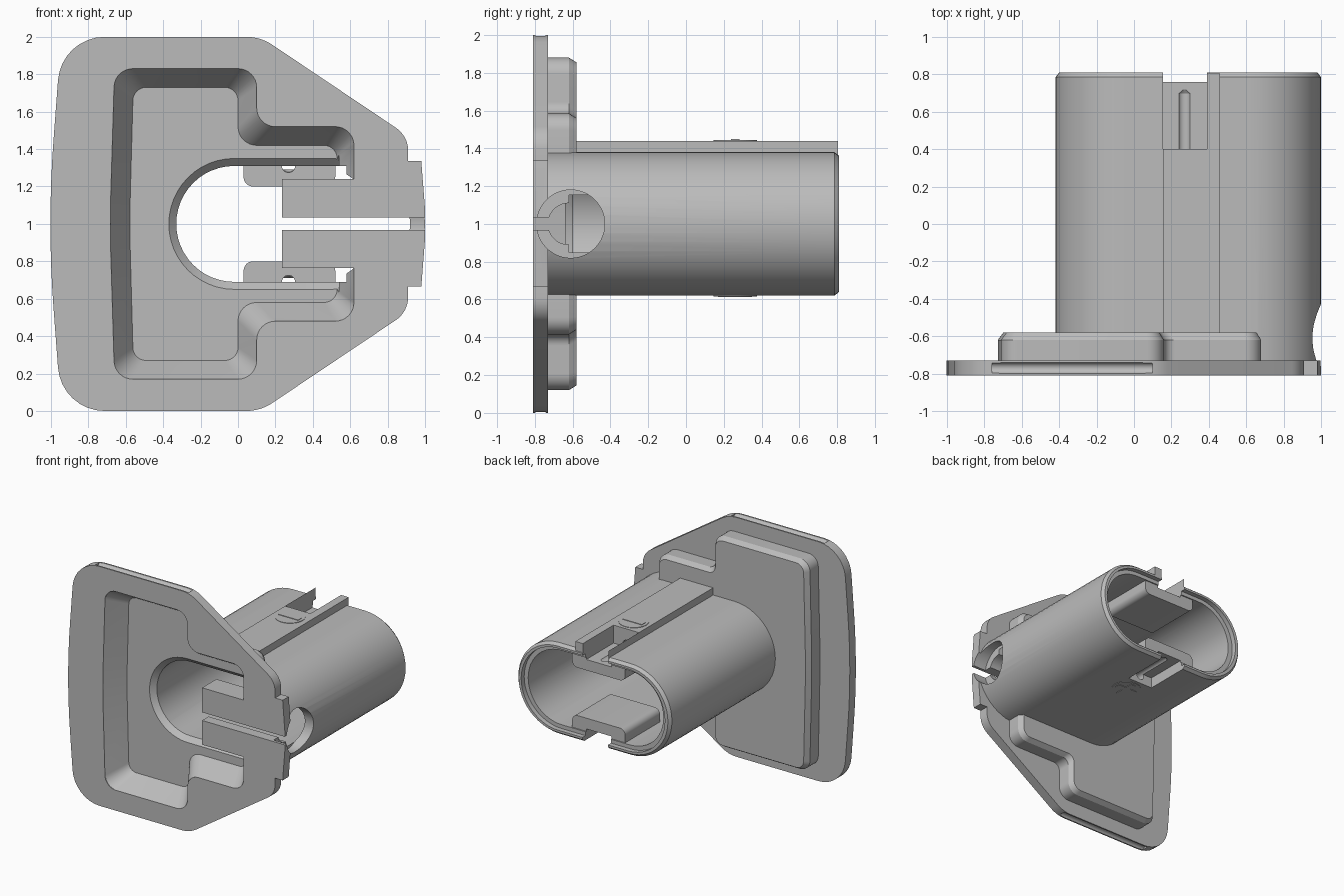
import bpy
import bmesh
import math
from mathutils import Vector, Matrix

cube = bpy.data.objects.get("Cube")
if cube:
    bpy.data.objects.remove(cube, do_unlink=True)

GREY = bpy.data.materials.new("plain_grey")
GREY.use_nodes = True
GREY.diffuse_color = (0.5, 0.5, 0.5, 1)
GREY.node_tree.nodes["Principled BSDF"].inputs["Base Color"].default_value = (0.5, 0.5, 0.5, 1)


def finish(name, bm):
    bmesh.ops.recalc_face_normals(bm, faces=bm.faces)
    mesh = bpy.data.meshes.new(name)
    bm.to_mesh(mesh)
    bm.free()
    mesh.materials.append(GREY)
    obj = bpy.data.objects.new(name, mesh)
    bpy.context.collection.objects.link(obj)
    return obj


def fillet(corners, steps=8):
    """Round each (x, z, radius) corner of a closed outline."""
    out = []
    for i, (x, z, r) in enumerate(corners):
        p = Vector((x, z))
        u = (Vector(corners[i - 1][:2]) - p).normalized()
        v = (Vector(corners[(i + 1) % len(corners)][:2]) - p).normalized()
        if r == 0:
            out.append(p)
            continue
        half = u.angle(v) / 2
        centre = p + (u + v).normalized() * r / math.sin(half)
        reach = r / math.tan(half)
        a, b = p + u * reach - centre, p + v * reach - centre
        turn = math.atan2(a.x * b.y - a.y * b.x, a.dot(b))
        out += [centre + Matrix.Rotation(turn * k / steps, 2) @ a for k in range(steps + 1)]
    return out


def mirrored(upper, left):
    """Upper half of an outline, its reflection about z = 1, and the left bulge."""
    return fillet(upper + [(x, 2 - z, r) for x, z, r in reversed(upper)] + [left])


def stadium(x0, x1, r, steps=24):
    out = []
    for cx, start in ((x1, -math.pi / 2), (x0, math.pi / 2)):
        for k in range(steps + 1):
            a = start + math.pi * k / steps
            out.append(Vector((cx + r * math.cos(a), 1 + r * math.sin(a))))
    return out


def loft(name, *sections):
    """Join matching xz outlines placed at successive y positions."""
    bm = bmesh.new()
    rings = [[bm.verts.new((p.x, y, p.y)) for p in pts] for pts, y in sections]
    n = len(rings[0])
    for a, b in zip(rings, rings[1:]):
        for i in range(n):
            bm.faces.new((a[i], a[(i + 1) % n], b[(i + 1) % n], b[i]))
    bm.faces.new(rings[0])
    bm.faces.new(rings[-1])
    return finish(name, bm)


def box(name, x, y, z):
    z = sorted(z)
    pts = [Vector(p) for p in ((x[0], z[0]), (x[1], z[0]), (x[1], z[1]), (x[0], z[1]))]
    return loft(name, (pts, y[0]), (pts, y[1]))


def rod(name, axis, centre, r, length, tip=None):
    bm = bmesh.new()
    bmesh.ops.create_cone(bm, cap_ends=True, segments=48, radius1=r,
                          radius2=r if tip is None else tip, depth=length)
    turn = Vector((0, 0, 1)).rotation_difference(Vector(axis)).to_matrix().to_4x4()
    bmesh.ops.transform(bm, matrix=Matrix.Translation(centre) @ turn, verts=bm.verts)
    return finish(name, bm)


def combine(target, tool, operation):
    mod = target.modifiers.new("cut", "BOOLEAN")
    mod.operation, mod.solver, mod.object = operation, "EXACT", tool
    graph = bpy.context.evaluated_depsgraph_get()
    mesh = bpy.data.meshes.new_from_object(target.evaluated_get(graph))
    target.modifiers.clear()
    target.data = mesh
    bpy.data.objects.remove(tool, do_unlink=True)


def add(tool):
    combine(housing, tool, "UNION")


def cut(tool):
    combine(housing, tool, "DIFFERENCE")


def stepped(left, top, right, step, far, r, inner, bulge):
    """Outline of the pocket: a tall bay with a shallower arm to the right."""
    return mirrored([(left, top, r), (right, top, r), (right, step, inner), (far, step, r)],
                    (left - bulge, 1, 6))


# Flange plate with a bowed left edge and a stepped right edge
plate = mirrored([(-0.945, 2, 0.25), (0.12, 2, 0.25), (0.91, 1.47, 0.15),
                  (0.91, 1.335, 0), (0.98, 1.335, 0), (1.0, 1.08, 0)], (-1.02, 1, 6))
housing = loft("housing", (plate, -0.81), (plate, -0.73))

# Pocket shell behind the plate
shell = stepped(-0.71, 1.88, 0.16, 1.585, 0.68, 0.09, 0.06, 0.02)
shell_end = stepped(-0.68, 1.855, 0.135, 1.56, 0.655, 0.07, 0.06, 0.02)
add(loft("shell", (shell, -0.75), (shell, -0.62), (shell_end, -0.58)))

# Tube with a chamfered rear end, and the raised pad on top of it
add(loft("tube", (stadium(-0.04, 0.62, 0.38), -0.75), (stadium(-0.04, 0.62, 0.38), 0.785),
         (stadium(-0.04, 0.62, 0.36), 0.81)))
add(box("pad", (0.155, 0.46), (-0.74, 0.805), (1.34, 1.44)))

# Sloping pocket, tube bore, its front chamfer and rear rim step
mouth = stepped(-0.66, 1.83, 0.1, 1.52, 0.62, 0.1, 0.1, 0.025)
floor = stepped(-0.56, 1.73, 0.0, 1.42, 0.53, 0.07, 0.1, 0.02)
cut(loft("pocket", (mouth, -0.83), (mouth, -0.805), (floor, -0.64)))
cut(loft("bore", (stadium(-0.02, 0.61, 0.31), -0.73), (stadium(-0.02, 0.61, 0.31), 0.9)))
cut(loft("bore_mouth", (stadium(-0.02, 0.42, 0.31), -0.85), (stadium(-0.02, 0.42, 0.31), -0.7)))
cut(loft("bore_chamfer", (stadium(-0.02, 0.5, 0.37), -0.66), (stadium(-0.02, 0.5, 0.3), -0.59)))
cut(loft("rim_step", (stadium(-0.03, 0.615, 0.342), 0.77), (stadium(-0.03, 0.615, 0.342), 0.9)))

# Clamp block, cable channel, side hole, and the gap that splits the block
add(box("clamp", (0.235, 0.9), (-0.81, -0.62), (0.765, 1.24)))
cut(rod("channel", (1, 0, 0), (0.7, -0.62, 1), 0.11, 1.1))
cut(rod("side_hole", (1, 0, 0), (1.08, -0.61, 1), 0.18, 0.4))
cut(box("gap", (0.2, 1.1), (-0.9, -0.55), (0.967, 1.035)))

for s in (1, -1):
    # Contact housing inside the tube wall, its outer slot and drilled wire hole
    bump = fillet([(0.03, 1 + s * 0.34, 0), (0.03, 1 + s * 0.2, 0.05),
                   (0.52, 1 + s * 0.2, 0.05), (0.52, 1 + s * 0.34, 0)])
    add(loft("bump", (bump, 0.3), (bump, 0.76)))
    cut(box("slot", (0.155, 0.39), (0.4, 0.9), (1 + s * 0.29, 1 + s * 0.5)))
    cut(rod("wire_hole", (0, 1, 0), (0.27, 0.45, 1 + s * 0.31), 0.035, 0.5))
    cut(rod("wire_hole_tip", (0, 1, 0), (0.27, 0.72, 1 + s * 0.31), 0.036, 0.05, 0.003))
    # Finger groove along the plate edge
    cut(rod("groove", (1, 0, 0), (-0.33, -0.77, 1 + s * 1.01), 0.03, 0.86))

# Round polarity plates: one bar on top, two crossed bars underneath
for label, z, s in (("top", 1.44, 1), ("bottom", 0.62, -1)):
    rod(label + "_disc", (0, 0, 1), (0.3, 0.26, z + s * 0.001), 0.115, 0.005)
    box(label + "_bar", (0.21, 0.39), (0.237, 0.283), (z, z + s * 0.008))
box("bottom_cross_bar", (0.277, 0.323), (0.17, 0.35), (0.612, 0.62))

# Smooth rounded surfaces, crisp edges
bpy.ops.object.select_all(action="DESELECT")
housing.select_set(True)
bpy.context.view_layer.objects.active = housing
bpy.ops.object.shade_smooth_by_angle(angle=math.radians(30))
